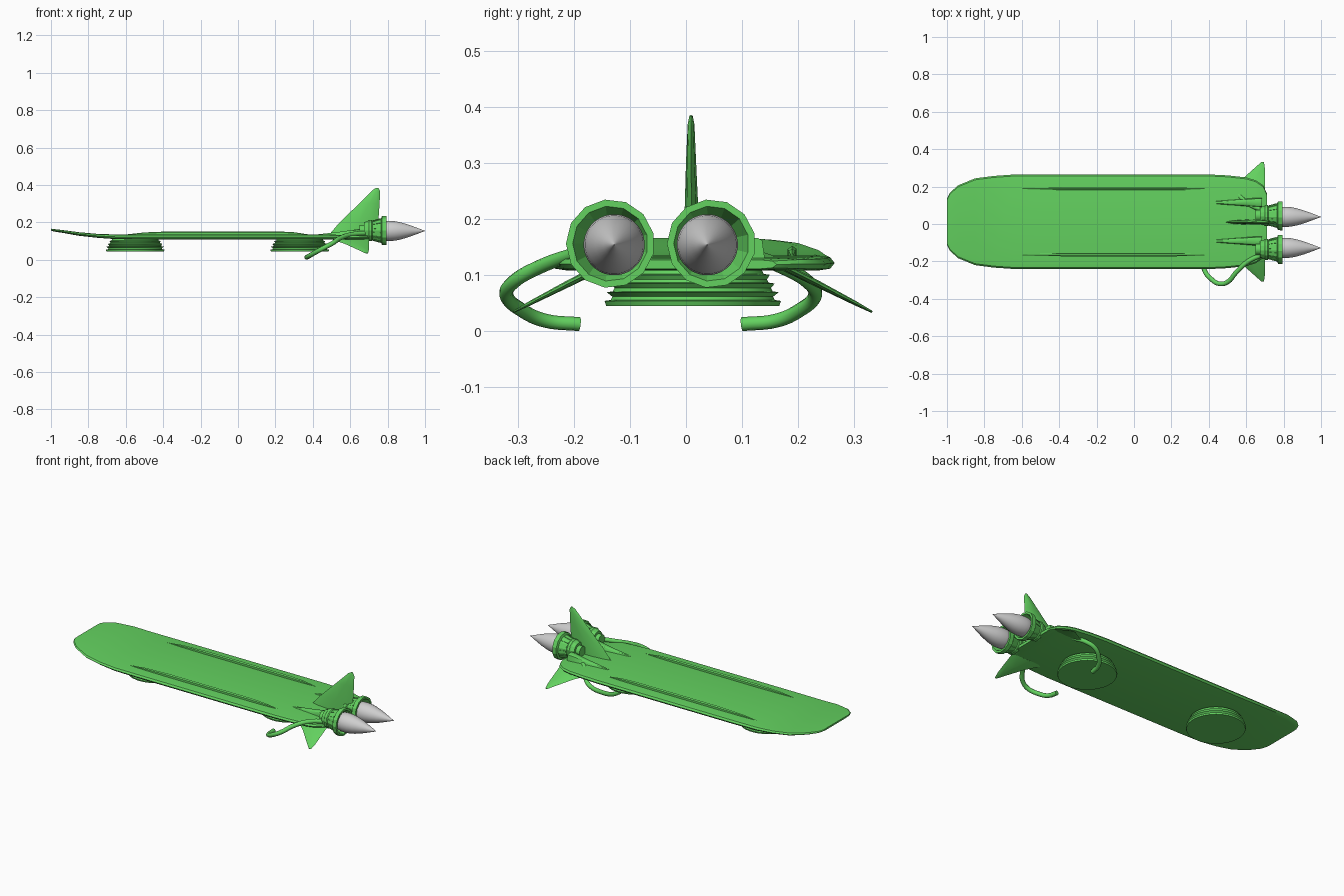
import bpy, bmesh, math
from mathutils import Vector

if "Cube" in bpy.data.objects:
    bpy.data.objects.remove(bpy.data.objects["Cube"])


def material(name, rgb):
    m = bpy.data.materials.new(name)
    m.diffuse_color = (*rgb, 1)
    m.use_nodes = True
    m.node_tree.nodes["Principled BSDF"].inputs["Base Color"].default_value = m.diffuse_color
    return m


GREEN = material("green paint", (0.125, 0.64, 0.115))
GREY = material("light grey", (0.62, 0.62, 0.62))
CY = 0.012       # centre line of the board
EY = -0.045      # centre line of the engine pair


def finish(name, bm, mat=GREEN, angle=35):
    bmesh.ops.remove_doubles(bm, verts=bm.verts, dist=1e-5)
    bmesh.ops.recalc_face_normals(bm, faces=bm.faces)
    me = bpy.data.meshes.new(name)
    bm.to_mesh(me)
    bm.free()
    ob = bpy.data.objects.new(name, me)
    bpy.context.collection.objects.link(ob)
    me.materials.append(mat)
    bpy.ops.object.select_all(action='DESELECT')
    ob.select_set(True)
    bpy.context.view_layer.objects.active = ob
    if angle:
        bpy.ops.object.shade_smooth_by_angle(angle=math.radians(angle))
    return ob


def loft(name, sections, mat=GREEN, angle=35, closed=False):
    """Skin a list of equal-length point loops and cap (or join) the ends."""
    bm = bmesh.new()
    loops = [[bm.verts.new(p) for p in s] for s in sections]
    n = len(loops[0])
    pairs = list(zip(loops, loops[1:])) + ([(loops[-1], loops[0])] if closed else [])
    for a, b in pairs:
        for i in range(n):
            j = (i + 1) % n
            bm.faces.new((a[i], a[j], b[j], b[i]))
    if not closed:
        bm.faces.new(loops[0])
        bm.faces.new(loops[-1])
    return finish(name, bm, mat, angle)


def lathe(name, profile, centre, axis, sides, mat=GREEN, angle=35, closed=False):
    """Revolve (distance along axis, radius) pairs around the x or z axis."""
    secs = []
    for d, r in profile:
        ring = []
        for i in range(sides):
            t = 2 * math.pi * (i + 0.5) / sides
            c, s = r * math.cos(t), r * math.sin(t)
            off = (d, c, s) if axis == 'x' else (c, s, d)
            ring.append(Vector(centre) + Vector(off))
        secs.append(ring)
    return loft(name, secs, mat, angle, closed)


# Board: x, half width, top z, bottom z
stations = [(-1, .125, .166, .156), (-.985, .155, .164, .151), (-.94, .195, .159, .144),
            (-.85, .232, .147, .128), (-.75, .245, .138, .117), (-.65, .252, .135, .110),
            (-.5, .253, .135, .108), (.4, .253, .135, .108), (.5, .248, .134, .108),
            (.6, .237, .132, .108), (.65, .222, .131, .108), (.69, .195, .130, .109),
            (.712, .15, .127, .111)]
secs = []
for x, w, t, b in stations:
    m, h = (t + b) / 2, (t - b) / 2
    half = [(w - .03, t), (w - .008, m + h * .75), (w, m), (w - .008, m - h * .75), (w - .03, b)]
    secs.append([(x, CY + y, z) for y, z in half] +
                [(x, CY - y, z) for y, z in reversed(half)])
loft("board", secs)

# Long raised rails on the deck
for s in (1, -1):
    secs = []
    for x, w, h in [(-.6, .002, .001), (-.5, .006, .012), (-.35, .008, .018),
                    (.2, .008, .018), (.3, .006, .013), (.38, .002, .001)]:
        y = CY + s * .177
        secs.append([(x, y - w, .13), (x, y - w, .134 + h * .7), (x, y, .134 + h),
                     (x, y + w, .134 + h * .7), (x, y + w, .13)])
    loft("deck_rail", secs)

# Stepped hover pads under the board
for px in (-.55, .33):
    prof = [(.045, .155)]
    for k, r in enumerate([.158, .154, .147, .138]):
        z = .054 + k * .0155
        prof += [(z, r), (z + .0015, r - .011), (z + .0075, r - .014)]
    prof += [(.115, .122)]
    lathe("hover_pad", prof, (px, CY, 0), 'z', 32)

# Wedge fairings in front of the engines
for s in (1, -1):
    y = CY + s * .103
    secs = []
    for x, w, t in [(.43, .009, .136), (.55, .017, .15), (.66, .026, .166), (.685, .026, .166)]:
        secs.append([(x, y - w, .125), (x, y - w * .8, t - .004), (x, y - w * .5, t),
                     (x, y + w * .5, t), (x, y + w * .8, t - .004), (x, y + w, .125)])
    loft("engine_fairing", secs)


def fin(name, rows):
    """Tapered lens-shaped fin; rows of (leading, trailing, thickness vector)."""
    secs = []
    for lead, trail, th in rows:
        a, b, t = Vector(lead), Vector(trail), Vector(th)
        secs.append([a] + [a.lerp(b, f) + t * k for f, k in ((.15, .6), (.5, 1), (.85, .7))] +
                    [b] + [a.lerp(b, f) - t * k for f, k in ((.85, .7), (.5, 1), (.15, .6))])
    loft(name, secs)


# Upright tail fin
fin("tail_fin", [((.48, CY - .002, .125), (.735, CY - .002, .125), (0, .014, 0)),
                 ((.535, CY - .002, .19), (.75, CY - .002, .2), (0, .013, 0)),
                 ((.65, CY - .003, .303), (.757, CY - .003, .3), (0, .009, 0)),
                 ((.72, CY - .003, .373), (.76, CY - .003, .365), (0, .006, 0)),
                 ((.74, CY - .003, .385), (.752, CY - .003, .383), (0, .003, 0))])

# Drooping side fins
for s in (1, -1):
    t = Vector((0, s * .45, .89))
    fin("side_fin", [((.49, CY + s * .165, .113), (.70, CY + s * .165, .113), t * .007),
                     ((.575, CY + s * .225, .083), (.70, CY + s * .225, .083), t * .006),
                     ((.65, CY + s * .292, .049), (.70, CY + s * .285, .052), t * .004),
                     ((.682, CY + s * .32, .034), (.695, CY + s * .318, .035), t * .002)])

for s in (1, -1):
    # Engine nozzle: hollow faceted bell with a collar
    y = EY + s * .09
    lathe("engine_nozzle",
          [(.675, .02), (.675, .045), (.695, .052), (.70, .057), (.715, .057), (.72, .053),
           (.765, .066), (.77, .078), (.795, .079), (.795, .067), (.735, .045), (.735, .02)],
          (0, y, .156), 'x', 13, angle=20, closed=True)
    lathe("engine_core", [(.65, .03), (.74, .03)], (0, y, .156), 'x', 16)

    # Small ribs around the nozzle
    bm = bmesh.new()
    for i in range(13):
        a = 2 * math.pi * i / 13
        d, e = Vector((0, math.cos(a), math.sin(a))), Vector((0, -math.sin(a), math.cos(a)))
        c = Vector((0, y, .156))
        v = [bm.verts.new(c + Vector((x, 0, 0)) + d * (r + q) + e * w)
             for x, r in ((.722, .05), (.762, .061)) for q, w in
             ((-.004, -.004), (-.004, .004), (.005, .004), (.005, -.004))]
        bmesh.ops.convex_hull(bm, input=v)
    finish("nozzle_ribs", bm, angle=0)

    # Pointed exhaust plume
    lathe("exhaust_cone",
          [(.735, .036), (.76, .046), (.785, .053), (.81, .0545), (.84, .052), (.87, .046),
           (.91, .034), (.95, .0195), (.985, .006), (1.0, .0004)],
          (0, EY + s * .083, .154), 'x', 32, GREY, 50)

    # Curled pipe arm running down from each engine
    cu = bpy.data.curves.new("curled_pipe", 'CURVE')
    cu.dimensions = '3D'
    cu.bevel_depth = .0125
    cu.bevel_resolution = 3
    cu.resolution_u = 6
    cu.use_fill_caps = True
    sp = cu.splines.new('BEZIER')
    path = [(.71, .11, .145), (.61, .155, .136), (.545, .215, .115), (.505, .262, .088),
            (.46, .275, .064), (.41, .247, .037), (.378, .205, .0185), (.367, .145, .0125)]
    sp.bezier_points.add(len(path) - 1)
    for bp, (x, d, z) in zip(sp.bezier_points, path):
        bp.co = (x, EY + s * d, z)
        bp.handle_left_type = bp.handle_right_type = 'AUTO'
    cu.materials.append(GREEN)
    bpy.context.collection.objects.link(bpy.data.objects.new("curled_pipe", cu))
